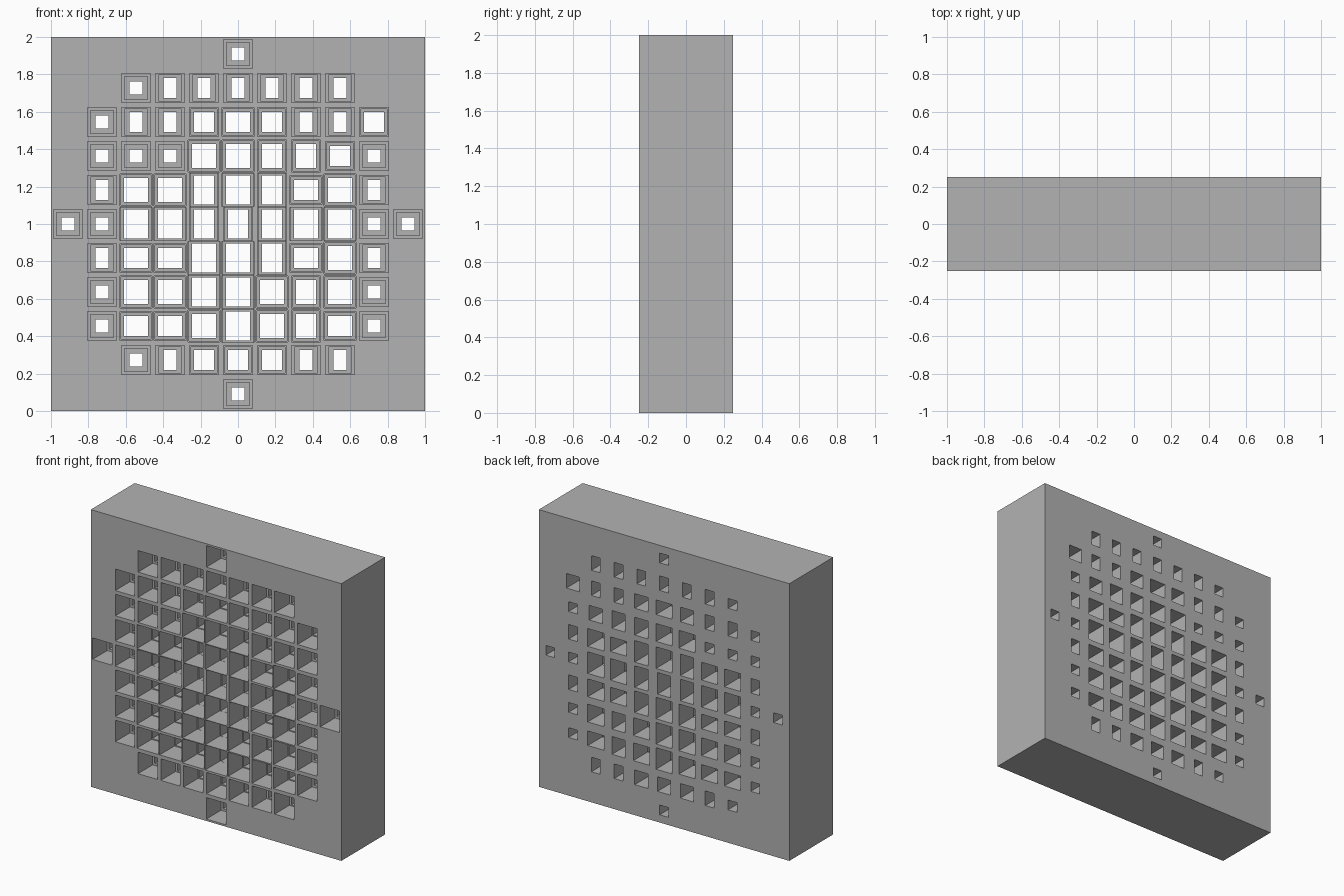
import bpy
import bmesh

if "Cube" in bpy.data.objects:
    bpy.data.objects.remove(bpy.data.objects["Cube"], do_unlink=True)

PITCH = 2 / 11
DEPTH = 0.25
SIZE = {"s": 0.07, "m": 0.105, "l": 0.128, "x": 0.155}

# Rear opening widths and heights, one letter per cell, top row first
WIDTHS = [
    ".....s.....",
    "..sssssss..",
    ".sssmlmssm.",
    ".sssllmmms.",
    ".sllmlmlls.",
    "ssllmmmllss",
    ".sllllmlls.",
    ".slllllmls.",
    ".slllllmls.",
    "..ssmmmss..",
    ".....s.....",
]
HEIGHTS = [
    ".....s.....",
    "..smmmmmm..",
    ".smmmmmmmm.",
    ".sssllllms.",
    ".mllxxxmlm.",
    "ssxxxxxxxss",
    ".mmmxxxmlm.",
    ".sllxxllls.",
    ".smmlxllms.",
    "..smmmmmm..",
    ".....s.....",
]

bm = bmesh.new()


def ring(cx, cz, w, h, y):
    """Four corners of an upright rectangle."""
    return [bm.verts.new((cx + sx * w / 2, y, cz + sz * h / 2))
            for sx, sz in ((-1, -1), (1, -1), (1, 1), (-1, 1))]


def front_size(rear):
    return min(max(0.155, rear + 0.045), 0.178)


def stepped_cell(cx, cz, w, h):
    """Tile pierced by a hole that narrows in two steps towards the back."""
    fw, fh = front_size(w), front_size(h)
    mw, mh = (fw + w) / 2 + 0.01, (fh + h) / 2 + 0.01
    step = DEPTH / 3
    loops = [ring(cx, cz, *r) for r in (
        (PITCH, PITCH, -DEPTH), (fw, fh, -DEPTH),
        (fw, fh, -step), (mw, mh, -step),
        (mw, mh, step), (w, h, step),
        (w, h, DEPTH), (PITCH, PITCH, DEPTH))]
    for a, b in zip(loops, loops[1:]):
        for i in range(4):
            j = (i + 1) % 4
            bm.faces.new((a[i], a[j], b[j], b[i]))


# Lattice of pierced and solid tiles
for row, (wide, high) in enumerate(zip(WIDTHS, HEIGHTS)):
    for col, (w, h) in enumerate(zip(wide, high)):
        cx, cz = (col - 5) * PITCH, 1 - (row - 5) * PITCH
        if w == ".":
            for y in (-DEPTH, DEPTH):
                bm.faces.new(ring(cx, cz, PITCH, PITCH, y))
        else:
            stepped_cell(cx, cz, SIZE[w], SIZE[h])

# Weld the tiles, then close the four outer sides
bmesh.ops.remove_doubles(bm, verts=bm.verts[:], dist=0.0005)
border = [e for e in bm.edges if e.is_boundary]
bmesh.ops.bridge_loops(bm, edges=border)
bmesh.ops.recalc_face_normals(bm, faces=bm.faces[:])

mesh = bpy.data.meshes.new("pierced_block")
bm.to_mesh(mesh)
bm.free()
block = bpy.data.objects.new("pierced_block", mesh)
bpy.context.collection.objects.link(block)

# Plain grey finish
grey = bpy.data.materials.new("plain_grey")
grey.use_nodes = True
colour = (0.448, 0.448, 0.448, 1)
grey.diffuse_color = colour
grey.node_tree.nodes["Principled BSDF"].inputs["Base Color"].default_value = colour
mesh.materials.append(grey)
